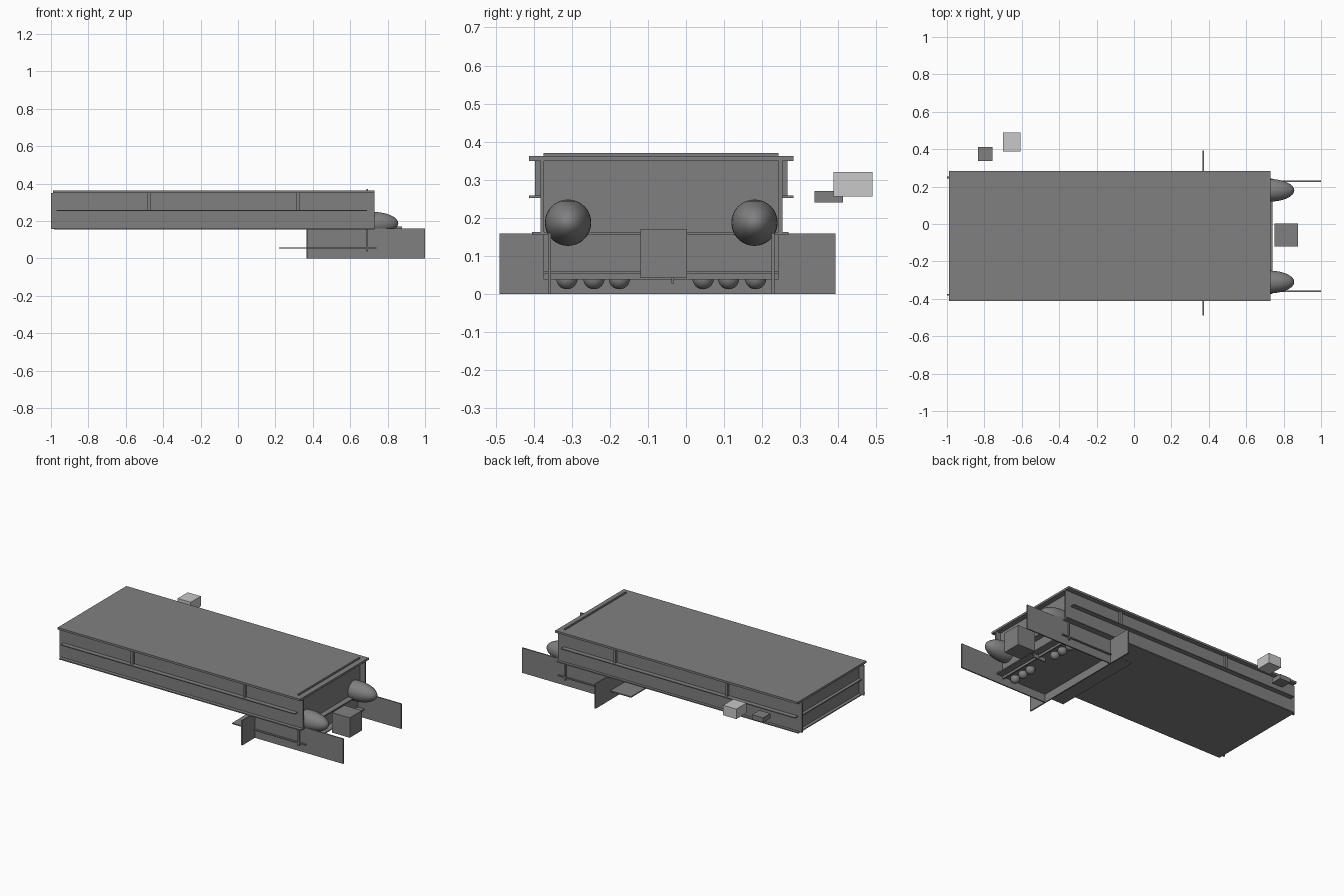
import bpy, bmesh, math
from mathutils import Matrix

if "Cube" in bpy.data.objects:
    bpy.data.objects.remove(bpy.data.objects["Cube"])


def material(name, value):
    m = bpy.data.materials.new(name)
    m.diffuse_color = (value, value, value, 1)
    m.use_nodes = True
    m.node_tree.nodes["Principled BSDF"].inputs["Base Color"].default_value = m.diffuse_color
    return m


GREY = material("mid grey", 0.216)
PALE = material("pale grey", 0.58)


def finish(bm, name, mat):
    mesh = bpy.data.meshes.new(name)
    bm.to_mesh(mesh)
    bm.free()
    mesh.materials.append(mat)
    ob = bpy.data.objects.new(name, mesh)
    bpy.context.collection.objects.link(ob)
    return ob


def box(name, x, y, z, mat=GREY):
    """Box from (min, max) ranges on each axis."""
    bm = bmesh.new()
    bmesh.ops.create_cube(bm, size=1)
    for v in bm.verts:
        for i, (a, b) in enumerate((x, y, z)):
            v.co[i] = a if v.co[i] < 0 else b
    return finish(bm, name, mat)


def ball(name, centre, radii):
    """Smooth ellipsoid."""
    bm = bmesh.new()
    bmesh.ops.create_uvsphere(
        bm, u_segments=32, v_segments=16, radius=1,
        matrix=Matrix.Translation(centre) @ Matrix.Diagonal((*radii, 1)))
    for f in bm.faces:
        f.smooth = True
    return finish(bm, name, GREY)


MID = -0.065  # centre line of the hull in y

# Main hull: roof, floor, end walls
box("roof", (-0.99, 0.73), (-0.413, 0.283), (0.349, 0.362))
box("floor", (-0.985, 0.73), (-0.405, 0.27), (0.155, 0.162))
box("front_wall", (0.686, 0.695), (-0.375, 0.243), (0.037, 0.37))
box("rear_wall", (-0.965, -0.957), (-0.378, 0.248), (0.16, 0.35))
box("rear_rail", (-0.985, -0.965), (-0.375, 0.245), (0.251, 0.259))

# Side walls with ledges and struts, mirrored about the hull centre line
for side, label in ((-1, "left"), (1, "right")):
    def span(a, b):
        return tuple(sorted((MID + side * a, MID + side * b)))
    box(label + "_side_wall", (-1.0, 0.73), span(0.308, 0.318), (0.157, 0.35))
    box(label + "_side_rail", (-0.97, 0.69), span(0.315, 0.347), (0.252, 0.258))
    for i, x in enumerate((-0.475, 0.32)):
        box(f"{label}_strut_{i}", (x - 0.008, x + 0.008),
            span(0.315, 0.332), (0.255, 0.35))
    # Long lower skid plate
    box(label + "_skid_plate", (0.37, 1.0), span(0.29, 0.298), (0.0, 0.16))
    # Rounded front pod
    ball(label + "_pod", (0.72, MID + side * 0.245, 0.187), (0.137, 0.061, 0.061))
    # Row of small balls under the lower deck
    for i, d in enumerate((0.11, 0.177, 0.248)):
        ball(f"{label}_under_ball_{i}", (0.635, MID + side * d, 0.04),
             (0.028, 0.028, 0.028))

# Lower deck, cross plate and small keel rod
box("lower_deck", (0.22, 0.74), (-0.375, 0.243), (0.052, 0.059))
box("cross_plate", (0.366, 0.374), (-0.49, 0.393), (0.0, 0.158))
box("keel_rod", (0.64, 0.73), (-0.038, -0.032), (0.027, 0.053))

# Box in front and the two loose boxes beside the hull
box("front_box", (0.752, 0.877), (-0.12, 0.003), (0.042, 0.17))
box("small_box", (-0.835, -0.757), (0.338, 0.412), (0.24, 0.27))
box("pale_box", (-0.70, -0.607), (0.388, 0.49), (0.256, 0.32), PALE)
